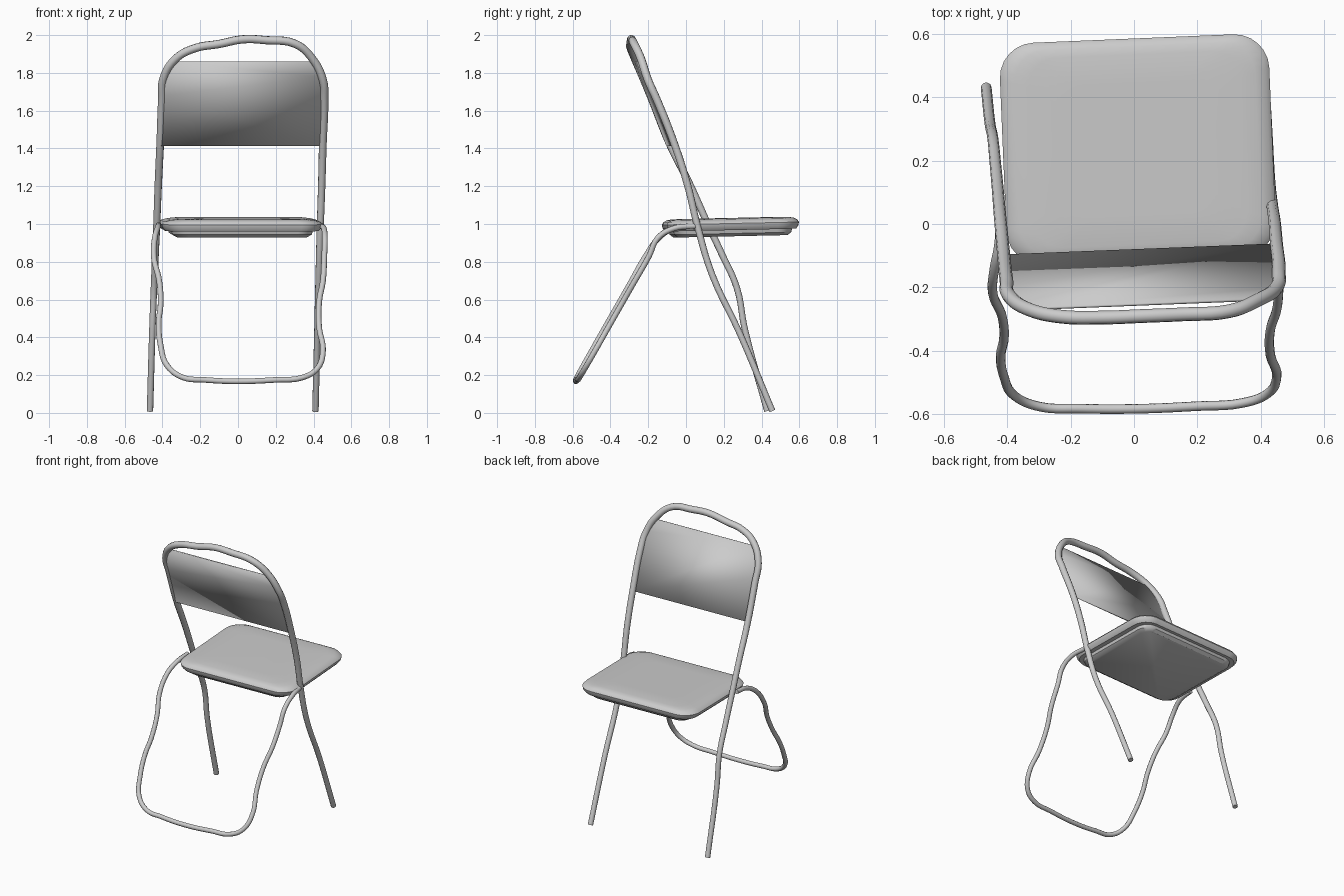
import bpy, bmesh, math
from mathutils import Matrix, Vector

cube = bpy.data.objects.get("Cube")
if cube:
    bpy.data.objects.remove(cube, do_unlink=True)

# One plain grey for the whole chair
grey = bpy.data.materials.new("plain grey")
grey.use_nodes = True
color = (0.6, 0.6, 0.6, 1)
grey.diffuse_color = color
grey.node_tree.nodes["Principled BSDF"].inputs["Base Color"].default_value = color


def activate(obj):
    bpy.ops.object.select_all(action="DESELECT")
    obj.select_set(True)
    bpy.context.view_layer.objects.active = obj


def link(name, data, smooth_angle):
    obj = bpy.data.objects.new(name, data)
    bpy.context.collection.objects.link(obj)
    data.materials.append(grey)
    activate(obj)
    if obj.type == "CURVE":
        bpy.ops.object.convert(target="MESH")
        obj = bpy.context.object
    bpy.ops.object.shade_smooth_by_angle(angle=math.radians(smooth_angle))
    return obj


def tube(name, points, radius_at):
    """Round bent pipe through the points, radius given by height."""
    curve = bpy.data.curves.new(name, "CURVE")
    curve.dimensions = "3D"
    curve.bevel_depth = 1
    curve.bevel_resolution = 3
    curve.resolution_u = 5
    curve.use_fill_caps = True
    spline = curve.splines.new("BEZIER")
    spline.bezier_points.add(len(points) - 1)
    for knot, p in zip(spline.bezier_points, points):
        knot.co = p
        knot.radius = radius_at(p[2])
        knot.handle_left_type = knot.handle_right_type = "AUTO"
    return link(name, curve, 50)


def mesh_object(name, bm, smooth_angle):
    bmesh.ops.recalc_face_normals(bm, faces=bm.faces)
    mesh = bpy.data.meshes.new(name)
    bm.to_mesh(mesh)
    bm.free()
    return link(name, mesh, smooth_angle)


# Back frame: one pipe running up one leg, over the top and down the other
right_leg = [(-.466, .43, .01), (-.453, .31, .45), (-.445, .27, .66),
             (-.437, .19, .84), (-.43, .115, 1), (-.422, .02, 1.21),
             (-.412, -.085, 1.42), (-.402, -.18, 1.66)]
top_bar = [(-.395, -.225, 1.77), (-.33, -.27, 1.875), (-.23, -.292, 1.93),
           (-.1, -.295, 1.953), (.03, -.29, 1.978), (.15, -.285, 1.973),
           (.3, -.275, 1.955), (.39, -.24, 1.88), (.45, -.2, 1.76)]
left_leg = [(.457, -.155, 1.66), (.449, -.06, 1.42), (.443, .01, 1.2),
            (.436, .058, 1), (.428, .137, .735), (.42, .285, .42),
            (.41, .457, .01)]
tube("back_frame", right_leg + top_bar + left_leg,
     lambda z: .017 + .005 * min(1, max(0, (z - .6) / 1.2)))

# Front foot loop: thinner, slightly wavy pipe lying in a slanted plane
right_wave = [(-.445, .82), (-.417, .7), (-.41, .57), (-.42, .48),
              (-.41, .36), (-.375, .25), (-.29, .187)]
bar_wave = [(-.18, .175), (0, .167), (.2, .175), (.34, .187), (.42, .235)]
left_wave = [(.45, .33), (.43, .45), (.43, .59), (.45, .7), (.457, .83)]
slanted = [(x, -.165 - .57 * (.9 - z) + .02 * x, z)
           for x, z in right_wave + bar_wave + left_wave]
right_end = [(-.42, .05, .995), (-.425, -.06, .98), (-.44, -.14, .93)]
left_end = [(.46, -.15, .925), (.455, -.07, .975), (.435, .055, .99)]
tube("front_foot_loop", right_end + slanted + left_end, lambda z: .015)

# Seat: stacked rounded outlines, from tray bottom to domed top
def rounded_outline(half_x, half_y, radius, steps=6):
    loop = []
    for corner, (sx, sy) in enumerate([(1, 1), (-1, 1), (-1, -1), (1, -1)]):
        for i in range(steps + 1):
            a = math.pi / 2 * (corner + i / steps)
            loop.append((sx * (half_x - radius) + radius * math.cos(a),
                         sy * (half_y - radius) + radius * math.sin(a)))
    return loop


def build_seat():
    # inset in x, inset in y, height, corner radius
    layers = [(.08, .06, .935, .06), (.055, .04, .95, .08),
              (.05, .035, .968, .08), (.02, .015, .968, .1),
              (.004, .003, .985, .11), (0, 0, 1.003, .11),
              (.012, .008, 1.017, .11), (.045, .025, 1.026, .1),
              (.09, .05, 1.031, .09), (.2, .14, 1.032, .07)]
    turn = Matrix.Rotation(math.radians(2.4), 3, "Z")
    bm = bmesh.new()
    rings = []
    for inset_x, inset_y, height, radius in layers:
        ring = []
        for x, y in rounded_outline(.425 - inset_x, .35 - inset_y, radius):
            p = turn @ Vector((x, y, height + .022 * y))
            ring.append(bm.verts.new(p + Vector((.012, .235, 0))))
        rings.append(ring)
    for low, high in zip(rings, rings[1:]):
        for i in range(len(low)):
            j = (i + 1) % len(low)
            bm.faces.new((low[i], low[j], high[j], high[i]))
    bm.faces.new(rings[0][::-1])
    bm.faces.new(rings[-1])
    return mesh_object("seat", bm, 35)


build_seat()

# Backrest: thin leaning panel whose upper corners follow the frame
outline = [(-.415, 1.415), (-.402, 1.68), (-.39, 1.78), (-.34, 1.86),
           (.4, 1.86), (.44, 1.78), (.455, 1.68), (.449, 1.415)]
bm = bmesh.new()
panel = bm.faces.new([bm.verts.new((x, -.083 + .04 * x - .385 * (z - 1.415), z))
                      for x, z in outline])
backrest = mesh_object("backrest", bm, 30)
thickness = backrest.modifiers.new("thickness", "SOLIDIFY")
thickness.thickness = .008
thickness.offset = 0
